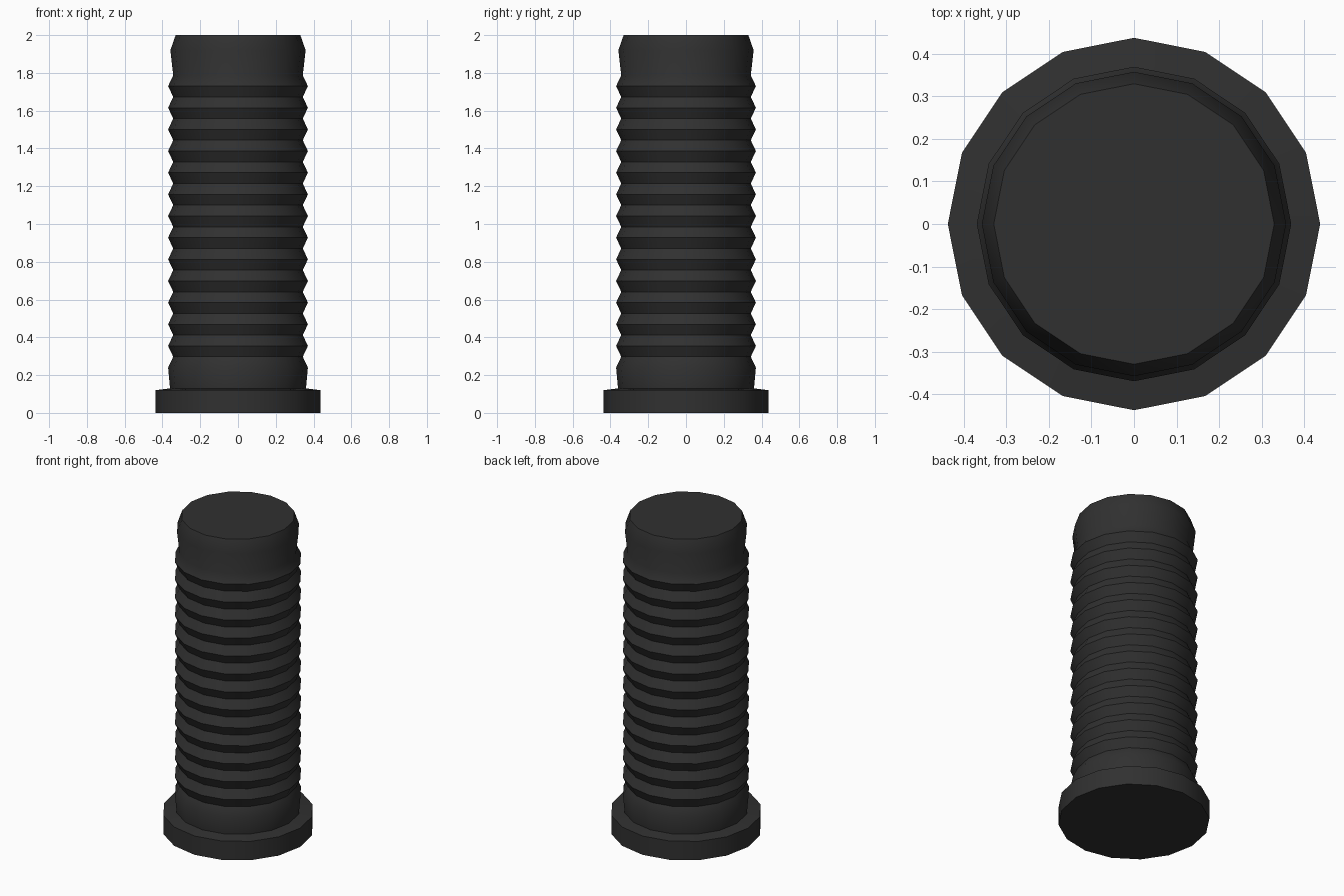
import bpy, bmesh, math

if "Cube" in bpy.data.objects:
    bpy.data.objects.remove(bpy.data.objects["Cube"])

SIDES = 16

# Profile (radius, height): flange, ribbed sleeve, plain end
profile = [(0.438, 0.0), (0.438, 0.12), (0.36, 0.13)]
first, last, ribs = 0.24, 1.73, 14
step = (last - first) / (ribs - 1)
for i in range(ribs):
    z = first + i * step
    profile += [(0.37, z), (0.343, z + step / 2)]
profile += [(0.358, 1.92), (0.33, 2.0)]

# Lathe the profile and cap both ends
bm = bmesh.new()
rings = []
for r, z in profile:
    rings.append([bm.verts.new((r * math.cos(2 * math.pi * k / SIDES),
                                r * math.sin(2 * math.pi * k / SIDES), z))
                  for k in range(SIDES)])
for a, b in zip(rings, rings[1:]):
    for k in range(SIDES):
        n = (k + 1) % SIDES
        bm.faces.new((a[k], a[n], b[n], b[k]))
bm.faces.new(rings[0][::-1])
bm.faces.new(rings[-1])

mesh = bpy.data.meshes.new("ribbed_grip")
bm.to_mesh(mesh)
bm.free()
grip = bpy.data.objects.new("ribbed_grip", mesh)
bpy.context.collection.objects.link(grip)

# Dark rubber
rubber = bpy.data.materials.new("dark_rubber")
rubber.diffuse_color = (0.03, 0.03, 0.03, 1)
rubber.use_nodes = True
rubber.node_tree.nodes["Principled BSDF"].inputs["Base Color"].default_value = rubber.diffuse_color
mesh.materials.append(rubber)

# Smooth around the sleeve, sharp on the ribs
bpy.context.view_layer.objects.active = grip
grip.select_set(True)
bpy.ops.object.shade_smooth_by_angle(angle=math.radians(33))
